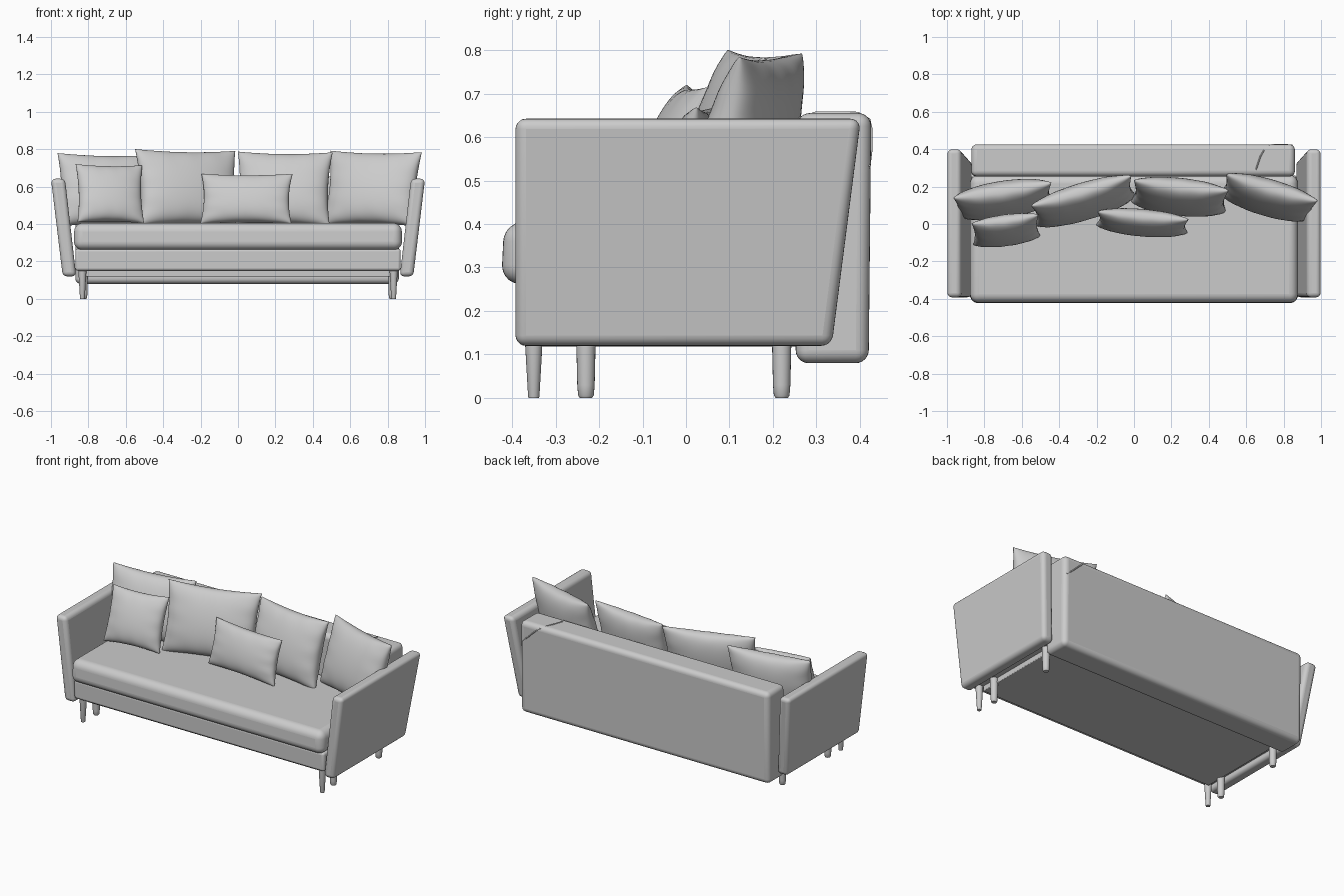
import bpy, bmesh, math
from mathutils import Matrix, Vector

if "Cube" in bpy.data.objects:
    bpy.data.objects.remove(bpy.data.objects["Cube"])


def finish(bm, name, bevel=0.0, segments=5, angle=40):
    bmesh.ops.recalc_face_normals(bm, faces=bm.faces)
    me = bpy.data.meshes.new(name)
    bm.to_mesh(me)
    bm.free()
    ob = bpy.data.objects.new(name, me)
    bpy.context.collection.objects.link(ob)
    if bevel:
        m = ob.modifiers.new("Bevel", "BEVEL")
        m.width, m.segments, m.limit_method = bevel, segments, "NONE"
    bpy.ops.object.select_all(action="DESELECT")
    ob.select_set(True)
    bpy.context.view_layer.objects.active = ob
    bpy.ops.object.shade_smooth_by_angle(angle=math.radians(angle))
    return ob


def hexa(name, bottom, top, z0, z1, bevel, segments=5):
    """Block whose bottom and top rectangles (x0, x1, y0, y1) may differ."""
    bm = bmesh.new()
    rings = []
    for (x0, x1, y0, y1), z in ((bottom, z0), (top, z1)):
        rings.append([bm.verts.new((x, y, z)) for x, y in
                      ((x0, y0), (x1, y0), (x1, y1), (x0, y1))])
    lo, hi = rings
    bm.faces.new(lo[::-1])
    bm.faces.new(hi)
    for i in range(4):
        j = (i + 1) % 4
        bm.faces.new((lo[i], lo[j], hi[j], hi[i]))
    return finish(bm, name, bevel, segments)


def leg(name, x, y, profile):
    """Turned leg from (radius, z) points."""
    bm = bmesh.new()
    n = 20
    rings = [[bm.verts.new((x + r * math.cos(2 * math.pi * i / n),
                            y + r * math.sin(2 * math.pi * i / n), z))
              for i in range(n)] for r, z in profile]
    for a, b in zip(rings, rings[1:]):
        for i in range(n):
            j = (i + 1) % n
            bm.faces.new((a[i], a[j], b[j], b[i]))
    bm.faces.new(rings[0])
    bm.faces.new(rings[-1])
    return finish(bm, name)


def pillow(name, loc, w, h, thick, lean, yaw, roll=0.0):
    """Stuffed cushion with pinched edges and pointed corners."""
    bm = bmesh.new()
    n = 32
    mat = (Matrix.Translation(loc) @ Matrix.Rotation(math.radians(yaw), 4, "Z")
           @ Matrix.Rotation(math.radians(-lean), 4, "X")
           @ Matrix.Rotation(math.radians(roll), 4, "Y"))
    for side in (-1, 1):
        grid = []
        for i in range(n + 1):
            row = []
            for j in range(n + 1):
                u = math.sin(math.pi / 2 * (2 * i / n - 1))
                v = math.sin(math.pi / 2 * (2 * j / n - 1))
                p, q = 1 - u * u, 1 - v * v
                x = w / 2 * u * (1 - 0.07 * q * u * u)
                z = h / 2 * v * (1 - 0.07 * p * v * v)
                # plump middle, fuller toward the bottom, faint edge puckers
                t = thick / 2 * max(p * q, 0) ** 0.42 * (1 - 0.12 * v)
                t *= 1 + 0.05 * math.sin(13 * u + 2 * v) * v ** 4 \
                    + 0.05 * math.sin(12 * v + u) * u ** 4
                row.append(bm.verts.new(mat @ Vector((x, side * t, z))))
            grid.append(row)
        for i in range(n):
            for j in range(n):
                bm.faces.new((grid[i][j], grid[i + 1][j],
                              grid[i + 1][j + 1], grid[i][j + 1]))
    bmesh.ops.remove_doubles(bm, verts=bm.verts, dist=1e-5)
    return finish(bm, name, angle=70)


def seam(name, pts, radius, cyclic=False):
    cu = bpy.data.curves.new(name, "CURVE")
    cu.dimensions = "3D"
    cu.bevel_depth, cu.bevel_resolution = radius, 2
    sp = cu.splines.new("POLY")
    sp.points.add(len(pts) - 1)
    for p, co in zip(sp.points, pts):
        p.co = (*co, 1)
    sp.use_cyclic_u = cyclic
    ob = bpy.data.objects.new(name, cu)
    bpy.context.collection.objects.link(ob)


# Frame: front rail and base, recessed underside
hexa("base", (-0.87, 0.87, -0.39, 0.26), (-0.87, 0.87, -0.39, 0.26), 0.15, 0.268, 0.015)
hexa("underside_panel", (-0.82, 0.82, -0.33, 0.26), (-0.82, 0.82, -0.33, 0.26), 0.118, 0.16, 0.004, 2)

# Seat cushion with rounded front
hexa("seat_cushion", (-0.878, 0.878, -0.425, 0.262), (-0.875, 0.875, -0.418, 0.262), 0.262, 0.405, 0.045, 7)

# Backrest with a stitched corner cover
hexa("backrest", (-0.87, 0.86, 0.252, 0.42), (-0.87, 0.86, 0.255, 0.426), 0.08, 0.655, 0.03, 6)
seam("backrest_corner_seam",
     [(0.64, 0.262, 0.643), (0.655, 0.30, 0.655), (0.675, 0.36, 0.655), (0.695, 0.395, 0.654),
      (0.72, 0.42, 0.64), (0.75, 0.425, 0.618), (0.80, 0.425, 0.57), (0.845, 0.42, 0.53)], 0.004)

# Side arms: outward-leaning panels, rear edge sloping
for s, side in ((-1, "left"), (1, "right")):
    b = sorted((s * 0.865, s * 0.937))
    t = sorted((s * 0.925, s * 1.0))
    hexa(side + "_arm", (*b, -0.392, 0.335), (*t, -0.392, 0.402), 0.12, 0.642, 0.024)

    # Legs: slim front one, stouter inner and rear ones
    leg(side + "_front_leg", s * 0.832, -0.35, [(0.012, 0), (0.013, 0.003), (0.022, 0.16)])
    for y, place in ((-0.23, "middle"), (0.22, "rear")):
        leg(f"{side}_{place}_leg", s * 0.825, y,
            [(0.014, 0), (0.018, 0.006), (0.020, 0.03), (0.023, 0.16)])

# Back pillows, leaning against the backrest
pillow("back_pillow_1", (-0.70, 0.135, 0.58), 0.53, 0.40, 0.18, 13, 9, 1)
pillow("back_pillow_2", (-0.27, 0.125, 0.593), 0.56, 0.42, 0.17, 15, 17, 1)
pillow("back_pillow_3", (0.245, 0.15, 0.588), 0.51, 0.41, 0.17, 16, -6, 0.5)
pillow("back_pillow_4", (0.72, 0.145, 0.59), 0.51, 0.41, 0.17, 15, -16, 1)

# Scatter pillows in front
pillow("small_pillow", (-0.685, -0.03, 0.562), 0.36, 0.33, 0.13, 20, 8, 1)
pillow("lumbar_pillow", (0.045, 0.01, 0.535), 0.49, 0.275, 0.13, 15, -5)
